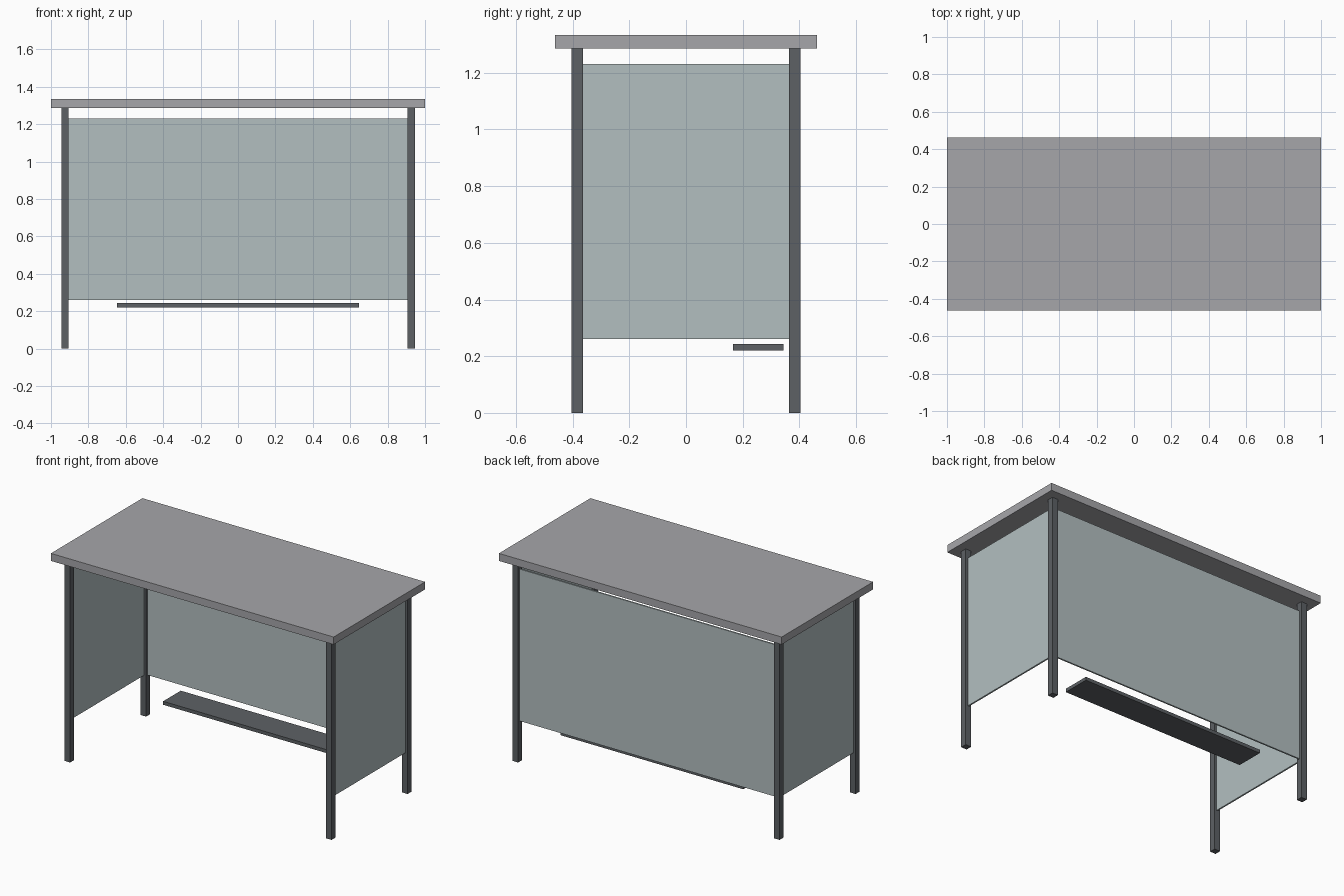
import bpy

if "Cube" in bpy.data.objects:
    bpy.data.objects.remove(bpy.data.objects["Cube"])


def material(name, color):
    m = bpy.data.materials.new(name)
    m.diffuse_color = color
    m.use_nodes = True
    m.node_tree.nodes["Principled BSDF"].inputs["Base Color"].default_value = m.diffuse_color
    return m


def box(name, lo, hi, mat):
    """Box spanning two opposite corners."""
    center = [(a + b) / 2 for a, b in zip(lo, hi)]
    bpy.ops.mesh.primitive_cube_add(size=1, location=center)
    ob = bpy.context.object
    ob.name = name
    ob.scale = [b - a for a, b in zip(lo, hi)]
    bpy.ops.object.transform_apply(location=False, rotation=False, scale=True)
    ob.data.materials.append(mat)
    return ob


metal = material("dark_metal", (0.11, 0.12, 0.13, 1))
roof_grey = material("roof_grey", (0.38, 0.38, 0.40, 1))
glass = material("tinted_glass", (0.45, 0.52, 0.53, 1))

PX, PY = 0.925, 0.384      # post centres
H = 0.02                   # half post width
ROOF_Z, TOP = 1.286, 1.334
G0, G1, T = 0.26, 1.231, 0.005   # glass bottom, top, half thickness

# Roof slab
box("roof", (-1, -0.462, ROOF_Z), (1, 0.462, TOP), roof_grey)

# Corner posts
for sx, side in ((-1, "left"), (1, "right")):
    for sy, end in ((-1, "front"), (1, "back")):
        x, y = sx * PX, sy * PY
        box(f"{end}_{side}_post", (x - H, y - H, 0), (x + H, y + H, ROOF_Z), metal)

# Side panes between the posts
for sx, side in ((-1, "left"), (1, "right")):
    x = sx * PX
    box(f"{side}_pane", (x - T, -PY + H, G0), (x + T, PY - H, G1), glass)

# Back pane
box("back_pane", (-PX + H, PY - T, G0), (PX - H, PY + T, G1), glass)

# Bench seat
box("bench_seat", (-0.646, 0.166, 0.221), (0.646, 0.344, 0.243), metal)
